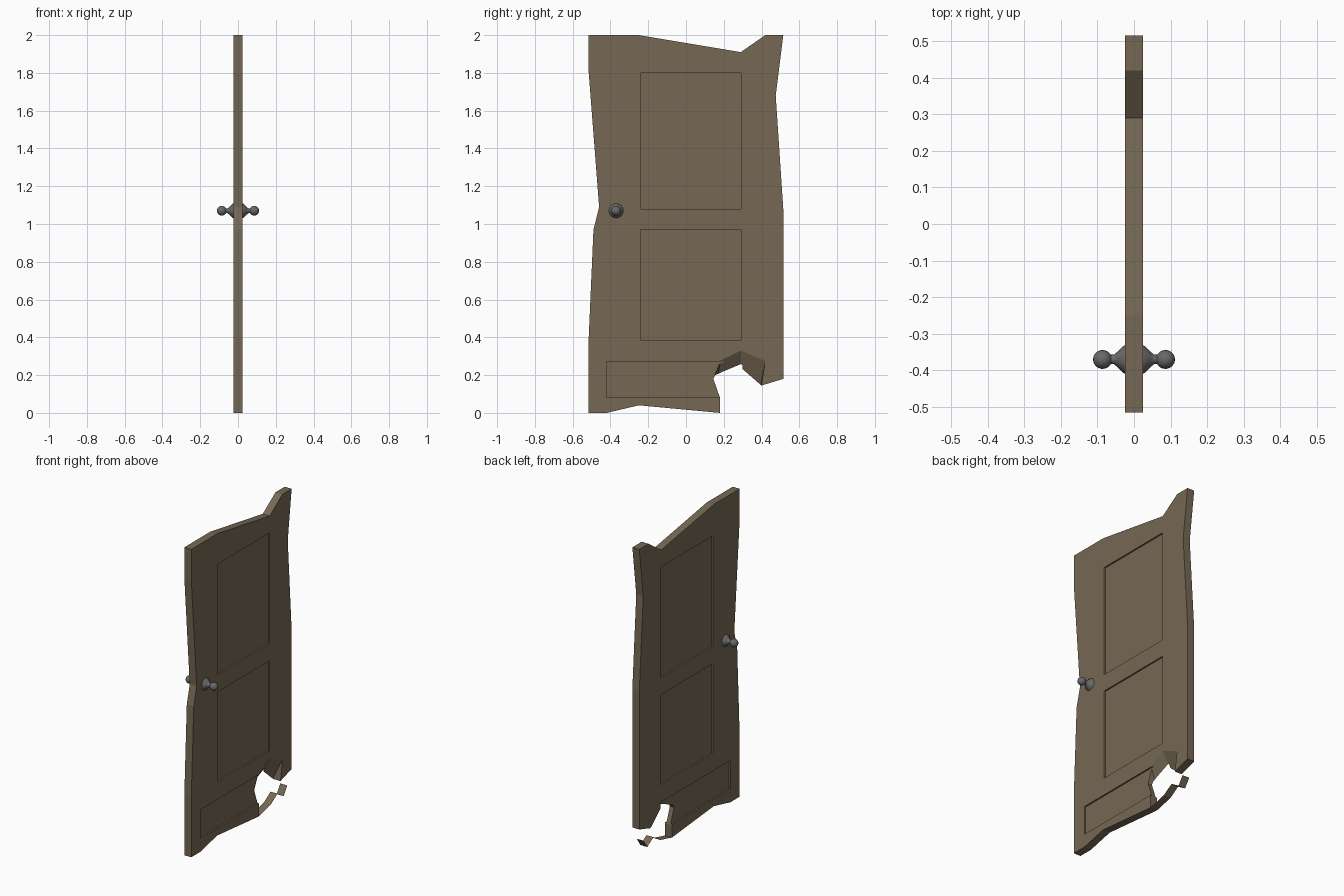
import bpy, bmesh, math
from mathutils import Matrix

if "Cube" in bpy.data.objects:
    bpy.data.objects.remove(bpy.data.objects["Cube"])

T = 0.025  # half thickness of the door


def material(name, rgb):
    m = bpy.data.materials.new(name)
    m.diffuse_color = (*rgb, 1)
    m.use_nodes = True
    m.node_tree.nodes["Principled BSDF"].inputs["Base Color"].default_value = m.diffuse_color
    return m


def add_object(name, bm, mat=None):
    mesh = bpy.data.meshes.new(name)
    bm.to_mesh(mesh)
    bm.free()
    ob = bpy.data.objects.new(name, mesh)
    bpy.context.collection.objects.link(ob)
    if mat:
        mesh.materials.append(mat)
    return ob


def loft(bm, far, near, closed=True):
    """Bridge two (y, z) outlines on the -x and +x faces."""
    a = [bm.verts.new((-T, y, z)) for y, z in far]
    b = [bm.verts.new((T, y, z)) for y, z in near]
    n = len(a)
    for i in range(n if closed else n - 1):
        j = (i + 1) % n
        bm.faces.new((a[i], a[j], b[j], b[i]))
    if closed:
        bm.faces.new(a)
        bm.faces.new(b)
        bmesh.ops.recalc_face_normals(bm, faces=bm.faces)


wood = material("wood", (0.18, 0.14, 0.09))
iron = material("iron", (0.14, 0.14, 0.14))

# Warped door outline; the broken corner is wider on the +x face
start = [(-0.515, 0), (-0.42, 0), (-0.25, 0.04), (0.18, 0), (0.18, 0.08), (0.145, 0.18)]
hole_near = [(0.185, 0.278), (0.29, 0.33), (0.42, 0.275)]
hole_far = [(0.165, 0.188), (0.29, 0.24), (0.395, 0.149)]
rest = [(0.40, 0.145), (0.515, 0.18), (0.515, 1.08), (0.475, 1.68), (0.515, 2.0),
        (0.42, 2.0), (0.29, 1.91), (-0.25, 2.0), (-0.515, 2.0), (-0.515, 1.8),
        (-0.46, 1.09), (-0.49, 0.97), (-0.515, 0.40)]
bm = bmesh.new()
loft(bm, start + hole_far + rest, start + hole_near + rest)
door = add_object("door_slab", bm, wood)

# Recessed panels on both faces
panels = [(-0.24, 0.29, 1.08, 1.80), (-0.24, 0.29, 0.385, 0.97), (-0.42, 0.30, 0.085, 0.272)]
bm = bmesh.new()
for y0, y1, z0, z1 in panels:
    for side in (-1, 1):
        m = (Matrix.Translation((side * (T + 0.01), (y0 + y1) / 2, (z0 + z1) / 2))
             @ Matrix.Diagonal((0.04, y1 - y0, z1 - z0, 1)))
        bmesh.ops.create_cube(bm, size=1, matrix=m)
cutter = add_object("panel_cutter", bm, wood)
cutter.hide_render = True
mod = door.modifiers.new("panels", 'BOOLEAN')
mod.operation = 'DIFFERENCE'
mod.solver = 'EXACT'
mod.object = cutter
bpy.context.view_layer.objects.active = door
bpy.ops.object.modifier_apply(modifier=mod.name)
bpy.data.objects.remove(cutter)

# Thin leftover strip of the bottom edge below the broken corner
strip = [(0.18, 0), (0.30, 0.03), (0.37, 0.075), (0.433, 0.035), (0.47, 0.09)]
bm = bmesh.new()
loft(bm, strip, strip, closed=False)
add_object("bottom_edge_strip", bm, wood)

# Knobs: rosette, neck and ball turned around the x axis
BALL_X, BALL_R = 0.086, 0.026
profile = [(0.02, 0.0), (0.02, 0.04), (0.029, 0.037), (0.044, 0.022), (0.055, 0.013)]
for i in range(8):
    a = math.radians(150 - i * 150 / 7)
    profile.append((BALL_X + BALL_R * math.cos(a), BALL_R * math.sin(a)))
for name, side in (("knob_right", 1), ("knob_left", -1)):
    bm = bmesh.new()
    vs = [bm.verts.new((side * x, -0.37, 1.07 + r)) for x, r in profile]
    es = [bm.edges.new(p) for p in zip(vs, vs[1:])]
    bmesh.ops.spin(bm, geom=vs + es, cent=(0, -0.37, 1.07), axis=(1, 0, 0),
                   angle=math.tau, steps=16)
    bmesh.ops.remove_doubles(bm, verts=bm.verts, dist=1e-5)
    bmesh.ops.recalc_face_normals(bm, faces=bm.faces)
    ob = add_object(name, bm, iron)
    bpy.ops.object.select_all(action='DESELECT')
    ob.select_set(True)
    bpy.context.view_layer.objects.active = ob
    bpy.ops.object.shade_smooth_by_angle(angle=math.radians(40))
